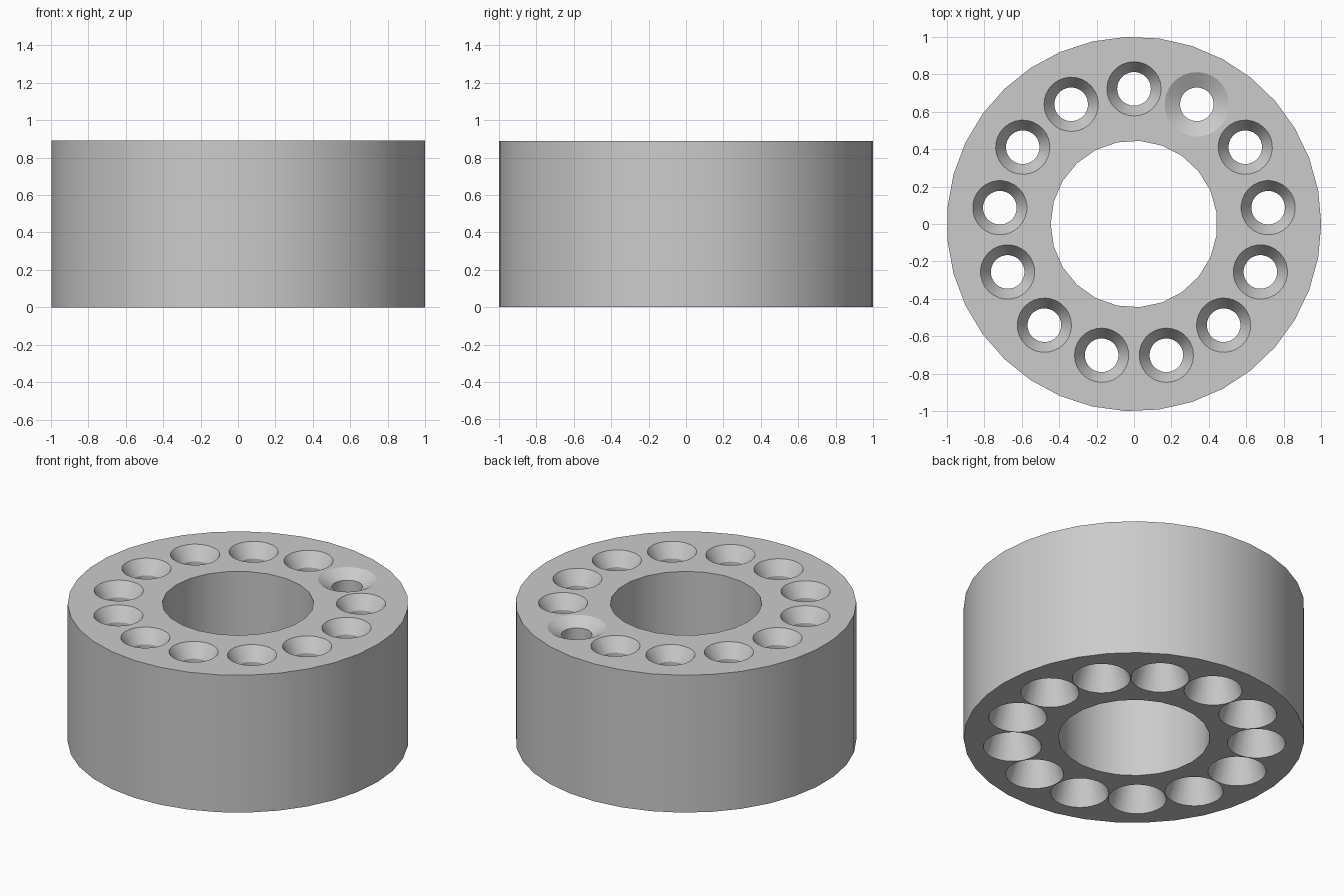
import bpy
import bmesh
from math import sin, cos, pi, tau, radians

HEIGHT = 0.89
HOLES = 13
PITCH_RADIUS = 0.722
SOCKET_TOP = 0.25

if "Cube" in bpy.data.objects:
    bpy.data.objects.remove(bpy.data.objects["Cube"], do_unlink=True)

grey = bpy.data.materials.new("plain grey")
grey.use_nodes = True
grey.diffuse_color = (0.6, 0.6, 0.6, 1)
grey.node_tree.nodes["Principled BSDF"].inputs["Base Color"].default_value = (0.6, 0.6, 0.6, 1)


def lathe(bm, profile, segments, center=(0, 0), phase=0):
    """Closed solid turned from (radius, z) points listed bottom to top."""
    rings = []
    for r, z in profile:
        angles = [phase + tau * i / segments for i in range(segments)]
        rings.append([bm.verts.new((center[0] + r * cos(a), center[1] + r * sin(a), z))
                      for a in angles])
    for low, high in zip(rings, rings[1:]):
        for i in range(segments):
            j = (i + 1) % segments
            bm.faces.new((low[i], low[j], high[j], high[i]))
    bm.faces.new(rings[0][::-1])
    bm.faces.new(rings[-1])


def make_object(name, bm):
    mesh = bpy.data.meshes.new(name)
    bm.to_mesh(mesh)
    bm.free()
    mesh.materials.append(grey)
    obj = bpy.data.objects.new(name, mesh)
    bpy.context.collection.objects.link(obj)
    return obj


def hole_profile(rim, depth):
    """Tapered socket below, straight throat, flared mouth on top."""
    throat, base, over = 0.09, 0.171, 0.01
    flare = rim + (rim - throat) * over / depth
    lip = base + (base - throat) * over / SOCKET_TOP
    return [(lip, -over), (throat, SOCKET_TOP),
            (throat, HEIGHT - depth), (flare, HEIGHT + over)]


# Outer drum
bm = bmesh.new()
lathe(bm, [(1, 0), (1, HEIGHT)], 35)
ring = make_object("ring_body", bm)

# Central bore and the circle of holes; one mouth is wider and shallower
bm = bmesh.new()
lathe(bm, [(0.445, -0.1), (0.445, HEIGHT + 0.1)], 23, phase=pi)
for k in range(HOLES):
    a = pi / 2 - tau * k / HOLES
    profile = hole_profile(0.172, 0.047) if k == 1 else hole_profile(0.145, 0.086)
    lathe(bm, profile, 28, (PITCH_RADIUS * cos(a), PITCH_RADIUS * sin(a)), a)
cutter = make_object("hole_cutter", bm)
cutter.hide_render = True

# Cut the holes
cut = ring.modifiers.new("holes", "BOOLEAN")
cut.operation = "DIFFERENCE"
cut.solver = "EXACT"
cut.object = cutter
bpy.ops.object.select_all(action="DESELECT")
ring.select_set(True)
bpy.context.view_layer.objects.active = ring
bpy.ops.object.modifier_apply(modifier=cut.name)
bpy.data.objects.remove(cutter, do_unlink=True)

# Smooth walls, flat ends; the tapers meet the throats at a shallow crease
bpy.ops.object.shade_smooth_by_angle(angle=radians(17))
